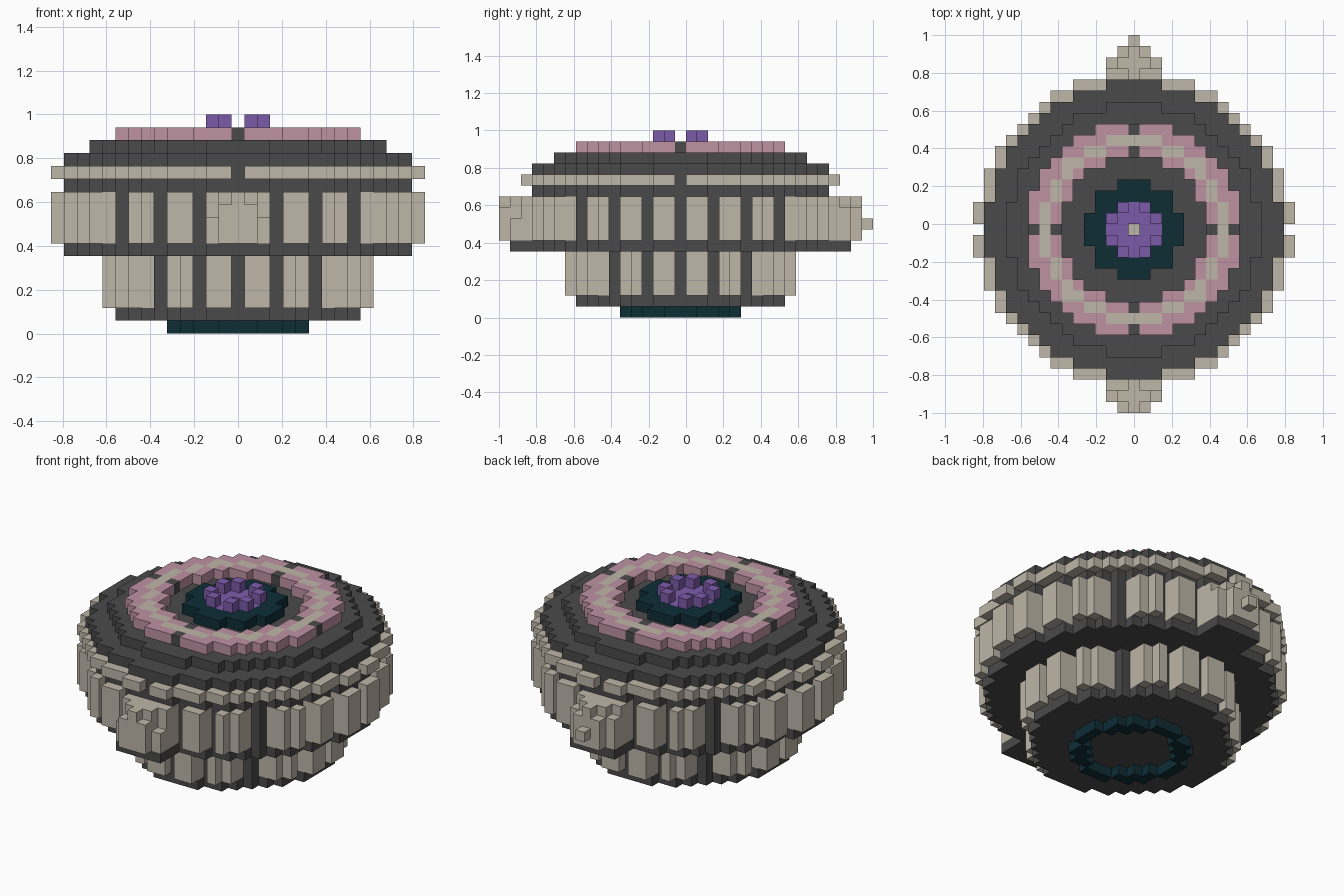
import bpy
import bmesh

default = bpy.data.objects.get("Cube")
if default:
    bpy.data.objects.remove(default)

V = 2 / 34              # block size
Y0 = -V / 2             # the round body is half a block off centre in y


def material(name, r, g, b):
    m = bpy.data.materials.new(name)
    m.use_nodes = True
    m.diffuse_color = (r, g, b, 1)
    m.node_tree.nodes["Principled BSDF"].inputs["Base Color"].default_value = (r, g, b, 1)
    return m


grey = material("dark grey", 0.068, 0.068, 0.068)
beige = material("beige", 0.515, 0.468, 0.392)
pink = material("pink", 0.52, 0.287, 0.365)
purple = material("purple", 0.202, 0.105, 0.402)
teal = material("deep teal", 0.0044, 0.026, 0.036)

SIDES = [(1, 0), (0, 1), (-1, 0), (0, -1)]


def ring(outer, inner=0):
    """Cells whose squared distance from the axis lies in a range."""
    span = range(-15, 16)
    return {(i, j) for i in span for j in span if inner <= i * i + j * j <= outer}


def grow(cells):
    return cells | {(i + a, j + b) for i, j in cells for a, b in SIDES}


def minor(c):
    return min(abs(c[0]), abs(c[1]))


def box(i, j0, j1):
    return {(a, b) for a in range(-i, i + 1) for b in range(j0, j1 + 1)}


def slab(name, cells, low, high, mat):
    """Extrude a plan of blocks from layer low up to layer high."""
    bm = bmesh.new()
    z0, z1 = low * V, high * V

    def face(points):
        bm.faces.new([bm.verts.new(p) for p in points])

    for i, j in sorted(cells):
        x, y, h = i * V, j * V + Y0, V / 2
        plan = [(x - h, y - h), (x + h, y - h), (x + h, y + h), (x - h, y + h)]
        face([(*p, z1) for p in plan])
        face([(*p, z0) for p in reversed(plan)])
        for n, (a, b) in enumerate([(0, -1), (1, 0), (0, 1), (-1, 0)]):
            if (i + a, j + b) not in cells:
                p, q = plan[n], plan[(n + 1) % 4]
                face([(*p, z0), (*q, z0), (*q, z1), (*p, z1)])
    bmesh.ops.remove_doubles(bm, verts=bm.verts, dist=V / 100)
    mesh = bpy.data.meshes.new(name)
    bm.to_mesh(mesh)
    bm.free()
    mesh.materials.append(mat)
    ob = bpy.data.objects.new(name, mesh)
    bpy.context.collection.objects.link(ob)
    return ob


def panelled_wall(name, core, low, high):
    """Pale panels one block proud of dark posts at every third column."""
    panels = {c for c in grow(core) if minor(c) % 3}
    slab(name + "_posts", core - panels, low, high, grey)
    slab(name + "_panels", panels, low, high, beige)


# Body plans
small = {c for c in ring(86) if abs(c[0]) + abs(c[1]) <= 12}
large = ring(176)

# Foot and lower drum
slab("foot_ring", ring(27, 18), 0, 1, teal)
slab("base_plate", small, 1, 2, grey)
panelled_wall("lower_wall", small, 2, 6)

# Flange with ledges under the two spouts
slab("flange", large | box(2, -15, 15), 6, 7, grey)
panelled_wall("upper_wall", large, 7, 11)

# Upper bands
slab("upper_band", large, 11, 12, grey)
slab("trim_core", large, 12, 13, grey)
slab("trim_band", {c for c in grow(large) - large if minor(c)}, 12, 13, beige)
slab("shoulder", large, 13, 14, grey)
slab("top_plate", ring(127), 14, 15, grey)

# Front ornament
slab("front_ornament_base", box(2, -15, -14), 7, 9, beige)
slab("front_ornament_back", box(2, -14, -14) | box(1, -15, -15), 9, 11, beige)
slab("front_ornament_face", box(1, -16, -16), 7, 10, beige)
slab("front_ornament_crest", box(0, -16, -16), 10, 11, beige)

# Back ornament
slab("back_ornament_base", box(2, 14, 15), 7, 10, beige)
slab("back_ornament_top", box(2, 14, 14) | box(1, 15, 15), 10, 11, beige)
slab("back_ornament_face", box(1, 16, 16), 7, 10, beige)
slab("back_ornament_crest", box(0, 16, 16), 10, 11, beige)
slab("back_ornament_tip", box(0, 17, 17), 8, 9, beige)

# Ring on top: pale band between two pink bands, split by four dark marks
band = ring(72, 55)
edges = ring(90, 45) - band
marks = {c for c in edges if minor(c) == 0}
slab("top_ring_band", band, 15, 16, beige)
slab("top_ring_edges", edges - marks, 15, 16, pink)
slab("top_ring_marks", marks, 15, 16, grey)

# Centrepiece
slab("centre_collar", ring(18, 6), 15, 16, teal)
slab("centre_bed", ring(5, 1), 15, 16, purple)
slab("centre_studs", ring(5, 5) - {c for c in ring(5) if minor(c) == 0}, 16, 17, purple)
slab("centre_dot", ring(0), 15, 15.2, beige)
